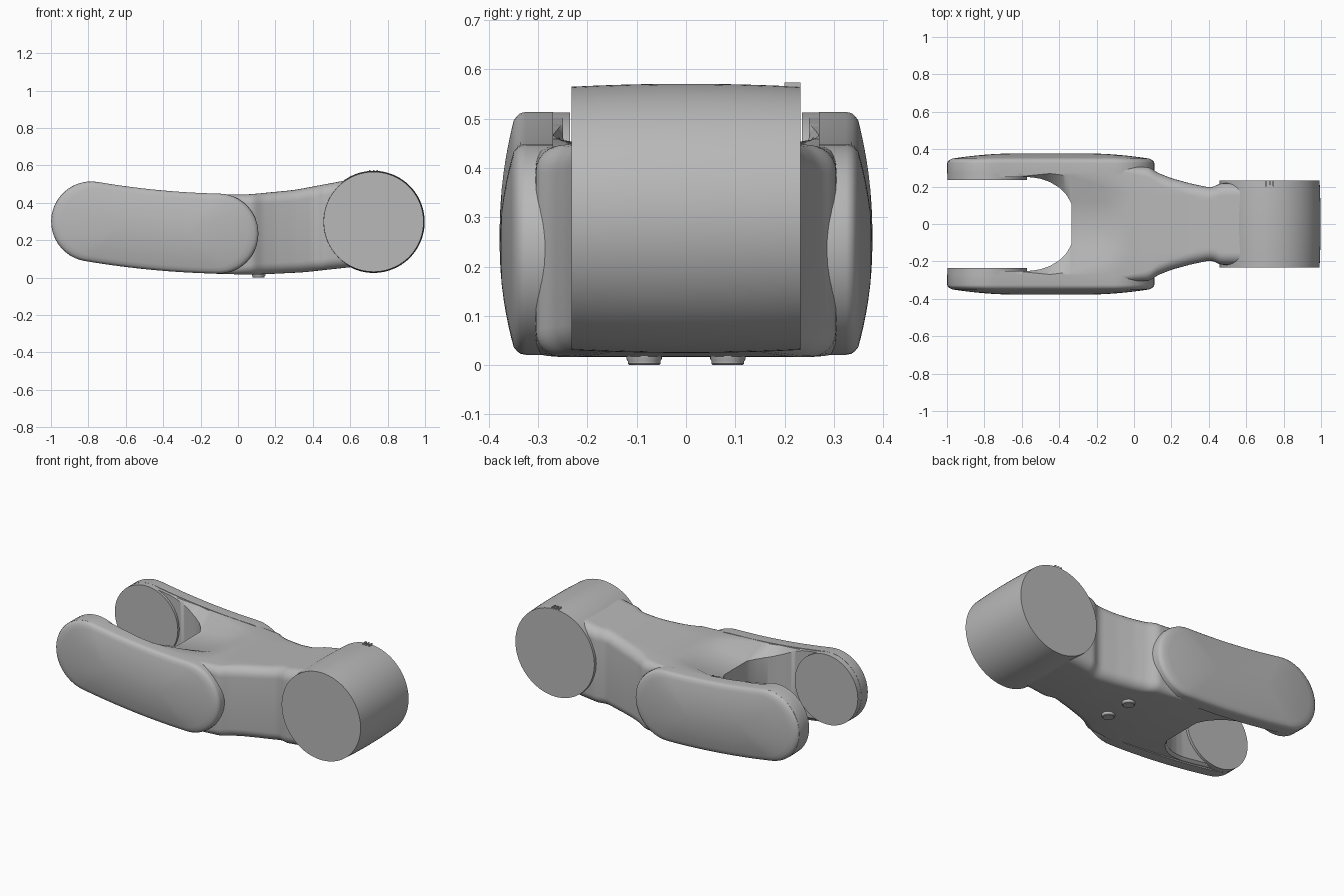
import bpy, bmesh, math
from mathutils import Vector

old = bpy.data.objects.get("Cube")
if old:
    bpy.data.objects.remove(old, do_unlink=True)

# single cast-metal colour
grey = bpy.data.materials.new("satin grey")
grey.use_nodes = True
colour = (0.48, 0.48, 0.48, 1)
grey.diffuse_color = colour
grey.node_tree.nodes["Principled BSDF"].inputs["Base Color"].default_value = colour


def loft(name, rings, mirror=False, angle=35):
    """Skin closed rings of equal length, cap the ends, optionally mirror in y."""
    bm = bmesh.new()
    loops = [[bm.verts.new(p) for p in ring] for ring in rings]
    n = len(loops[0])
    for a, b in zip(loops, loops[1:]):
        for k in range(n):
            j = (k + 1) % n
            bm.faces.new((a[k], a[j], b[j], b[k]))
    bm.faces.new(loops[0])
    bm.faces.new(loops[-1])
    bmesh.ops.remove_doubles(bm, verts=bm.verts[:], dist=1e-5)
    bmesh.ops.recalc_face_normals(bm, faces=bm.faces[:])
    # open the seam on the mirror plane
    seam = [f for f in bm.faces if mirror and all(abs(v.co.y) < 1e-5 for v in f.verts)]
    bmesh.ops.delete(bm, geom=seam, context="FACES")
    mesh = bpy.data.meshes.new(name)
    bm.to_mesh(mesh)
    bm.free()
    mesh.materials.append(grey)
    ob = bpy.data.objects.new(name, mesh)
    bpy.context.collection.objects.link(ob)
    if mirror:
        mod = ob.modifiers.new("both sides", "MIRROR")
        mod.use_axis = (False, True, False)
        mod.merge_threshold = 1e-4
    for other in bpy.context.selected_objects:
        other.select_set(False)
    ob.select_set(True)
    bpy.context.view_layer.objects.active = ob
    bpy.ops.object.shade_smooth_by_angle(angle=math.radians(angle))
    return ob


def disc(x, z, y, r, n=72):
    """Circle in the xz plane."""
    return [(x + r * math.cos(a), y, z + r * math.sin(a))
            for a in (2 * math.pi * k / n for k in range(n))]


def lerp(keys, x):
    if x <= keys[0][0]:
        return keys[0][1]
    for (xa, va), (xb, vb) in zip(keys, keys[1:]):
        if x <= xb:
            return va + (vb - va) * (x - xa) / (xb - xa)
    return keys[-1][1]


def soft(keys, x, blur=0.04):
    return sum(lerp(keys, x + blur * k / 3) for k in range(-3, 4)) / 7


# --- forked body: half sections swept along x ---
TOP = [(-0.85, 0.522), (-0.6, 0.485), (-0.4, 0.461), (-0.05, 0.443), (0.05, 0.444),
       (0.3, 0.468), (0.66, 0.535)]
BOTTOM = [(-0.85, 0.1), (-0.6, 0.064), (-0.4, 0.042), (-0.1, 0.019), (0.1, 0.016),
          (0.35, 0.028), (0.66, 0.062)]
WIDTH = [(0.08, 0.305), (0.13, 0.272), (0.2, 0.245), (0.3, 0.217), (0.4, 0.196),
         (0.43, 0.2), (0.46, 0.218)]
ROUND = [(-0.15, 0.01), (0.1, 0.06)]
INNER = [(-0.55, 0.25), (-0.5, 0.242), (-0.45, 0.225), (-0.4, 0.195),
         (-0.36, 0.155), (-0.335, 0.11)]
SCOOP_EDGE = [(-0.6, 0.255), (-0.45, 0.27), (-0.33, 0.255), (-0.08, 0.17), (0, 0.15)]
SCOOP_DEPTH = [(-0.6, 0), (-0.45, 0.05), (-0.335, 0.06), (-0.2, 0.04), (-0.05, 0)]
FORK = -0.335


def section(x, solid):
    t, b = soft(TOP, x), soft(BOTTOM, x)
    w, r = soft(WIDTH, x, 0.015), soft(ROUND, x)
    i = 0 if solid else lerp(INNER, x)
    c = 0 if solid else 0.015
    edge = min(lerp(SCOOP_EDGE, x), w - r)
    floor = max(i, min(0.12, edge - 0.01))
    low = t - soft(SCOOP_DEPTH, x)
    pts = [(i, b + c), (i + c, b)]
    arc = [k * math.pi / 12 for k in range(7)]
    pts += [(w - r + r * math.sin(a), b + r - r * math.cos(a)) for a in arc]
    pts += [(w - r + r * math.cos(a), t - r + r * math.sin(a)) for a in arc]
    pts += [(edge, t), (floor, low), (i, low)]
    return [(x, y, z) for y, z in pts]


start, end, steps = -0.78, 0.62, 40
arm = [section(start + (FORK - start) * k / steps, False) for k in range(steps + 1)]
web = [section(FORK + 0.001 + (end - FORK) * k / 80, True) for k in range(81)]
loft("forked_body", arm + web, mirror=True)

# --- domed side covers: curved capsule outline ---
RADIUS = 0.214


def spine(u):
    return Vector((-0.785 + 0.68 * u, 0.3 - 0.065 * u - 0.05 * u * (1 - u)))


def capsule(k, y):
    half = 0.25 + 0.25 * k
    us = [0.5 - half + 2 * half * j / 16 for j in range(17)]
    r = RADIUS * k
    pts = []

    def add(u, turn):
        d = spine(u + 0.01) - spine(u - 0.01)
        a = math.atan2(d.y, d.x) + turn
        p = spine(u)
        pts.append((p.x + r * math.cos(a), y, p.y + r * math.sin(a)))

    quarter = math.pi / 2
    for u in us:
        add(u, quarter)
    for j in range(1, 24):
        add(us[-1], quarter - math.pi * j / 24)
    for u in reversed(us):
        add(u, -quarter)
    for j in range(1, 24):
        add(us[0], -quarter - math.pi * j / 24)
    return pts


rim = [capsule(1, 0.27), capsule(1, 0.325), capsule(0.99, 0.336), capsule(0.965, 0.343)]
dome = [capsule(k, 0.345 + 0.033 * (1 - k * k))
        for k in (0.93, 0.85, 0.75, 0.62, 0.5, 0.35, 0.2, 0.05)]
loft("side_cover", rim + dome, mirror=True)

# --- round bosses inside the fork tips ---
loft("fork_boss", [disc(-0.785, 0.3, y, 0.213) for y in (0.235, 0.33)], mirror=True)

# --- slightly crowned joint barrel ---
HALF = 0.232
loft("joint_barrel", [disc(0.725, 0.298, HALF * k / 8, 0.273 - 0.006 * (k / 8) ** 2, 96)
                      for k in range(-8, 9)])

# --- alignment ticks on the barrel rim ---
for n, x in enumerate((0.705, 0.725, 0.745)):
    corners = ((-0.004, 0.56), (0.004, 0.56), (0.004, 0.574), (-0.004, 0.574))
    loft(f"alignment_tick_{n + 1}", [[(x + dx, y, z) for dx, z in corners]
                                     for y in (0.2, HALF)])

# --- underside pads ---
pad = []
for z, r in ((0.0, 0.03), (0.003, 0.033), (0.008, 0.033), (0.013, 0.036), (0.03, 0.036)):
    pad.append([(0.11 + px, 0.085 + py, z) for px, _, py in disc(0, 0, 0, r, 32)])
loft("underside_pad", pad, mirror=True)
